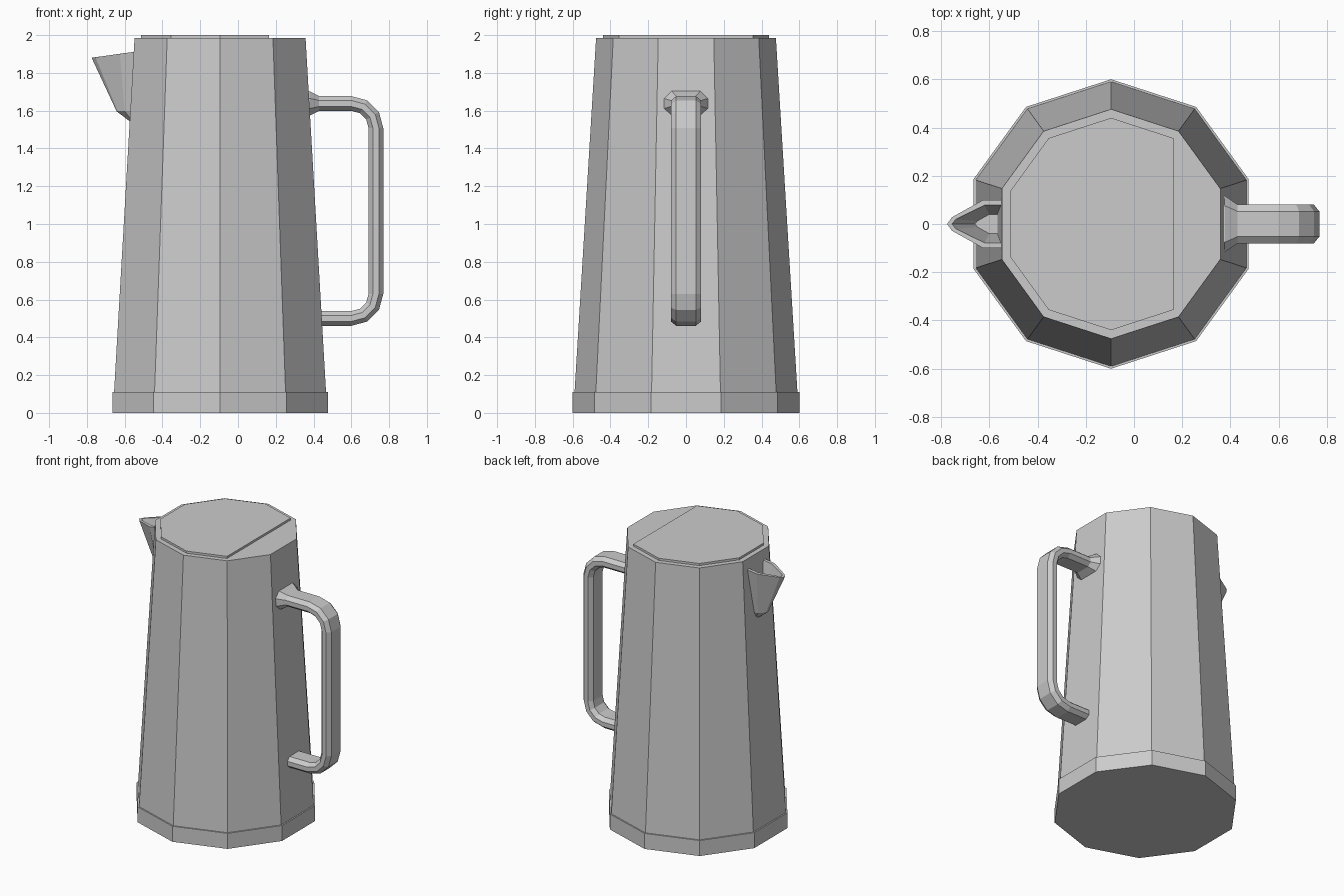
import bpy, bmesh
from math import sin, cos, pi, radians
from mathutils import Vector

if "Cube" in bpy.data.objects:
    bpy.data.objects.remove(bpy.data.objects["Cube"], do_unlink=True)

grey = bpy.data.materials.new("plain grey")
grey.use_nodes = True
grey.diffuse_color = (0.6, 0.6, 0.6, 1)
grey.node_tree.nodes["Principled BSDF"].inputs["Base Color"].default_value = (0.6, 0.6, 0.6, 1)

AXIS = -0.095   # x of the jug's centre line
SIDES = 10


def loft(name, rings):
    """Skin a list of equal closed rings and cap both ends."""
    bm = bmesh.new()
    loops = [[bm.verts.new(p) for p in ring] for ring in rings]
    n = len(loops[0])
    for a, b in zip(loops, loops[1:]):
        for i in range(n):
            j = (i + 1) % n
            bm.faces.new((a[i], a[j], b[j], b[i]))
    bm.faces.new(loops[0][::-1])
    bm.faces.new(loops[-1])
    bmesh.ops.recalc_face_normals(bm, faces=bm.faces)
    mesh = bpy.data.meshes.new(name)
    bm.to_mesh(mesh)
    bm.free()
    mesh.materials.append(grey)
    obj = bpy.data.objects.new(name, mesh)
    bpy.context.collection.objects.link(obj)
    return obj


def decagon(radius, z, skip=()):
    return [(AXIS + radius * cos(pi / 10 + k * pi / 5), radius * sin(pi / 10 + k * pi / 5), z)
            for k in range(SIDES) if k not in skip]


# Tapered body standing on a wider foot band
loft("jug_body", [decagon(0.6, 0), decagon(0.6, 0.11), decagon(0.59, 0.11), decagon(0.476, 1.985)])

# Lid plate, cut straight on the handle side
cut = (0, SIDES - 1)
loft("lid", [decagon(0.44, 1.98, cut), decagon(0.44, 2.0, cut)])


# Handle: chamfered section swept along a rounded bracket
def section(x, z, angle, wide=1.0, thick=1.0):
    half = [(0.052, 0.039), (0.08, 0.016), (0.08, -0.016), (0.052, -0.039)]
    outline = half + [(-y, t) for y, t in reversed(half)]
    out = Vector((cos(angle), 0, sin(angle)))
    return [Vector((x, y * wide, z)) + out * t * thick for y, t in outline]


TOP, LOW, BEND_X, BEND = 1.638, 0.5, 0.6, 0.13
handle = [section(0.34, TOP, pi / 2, 1.45, 1.68),
          section(0.378, TOP, pi / 2, 1.45, 1.68),
          section(0.43, TOP, pi / 2)]
for centre_z, start in ((TOP - BEND, 90), (LOW + BEND, 0)):
    for step in range(4):
        a = radians(start - 30 * step)
        handle.append(section(BEND_X + BEND * cos(a), centre_z + BEND * sin(a), a))
handle.append(section(0.42, LOW, -pi / 2))
loft("handle", handle)


# Spout: hollow pointed lip tapering down to the wall
def lip(back, shoulder, cheek, tip, width, cheek_width, z, slope=0.0):
    side = [(back, width), (shoulder, width), (cheek, cheek_width)]
    outline = side + [(tip, 0)] + [(x, -y) for x, y in reversed(side)]
    return [(x, y, z + slope * (x - tip)) for x, y in outline]


loft("spout", [
    lip(-0.55, -0.56, -0.573, -0.575, 0.025, 0.01, 1.545),
    lip(-0.55, -0.6, -0.637, -0.643, 0.05, 0.014, 1.597),
    lip(-0.535, -0.625, -0.755, -0.775, 0.1, 0.028, 1.88, 0.14),
    lip(-0.535, -0.62, -0.738, -0.755, 0.078, 0.02, 1.883, 0.14),
    lip(-0.545, -0.6, -0.65, -0.66, 0.04, 0.012, 1.66),
])
